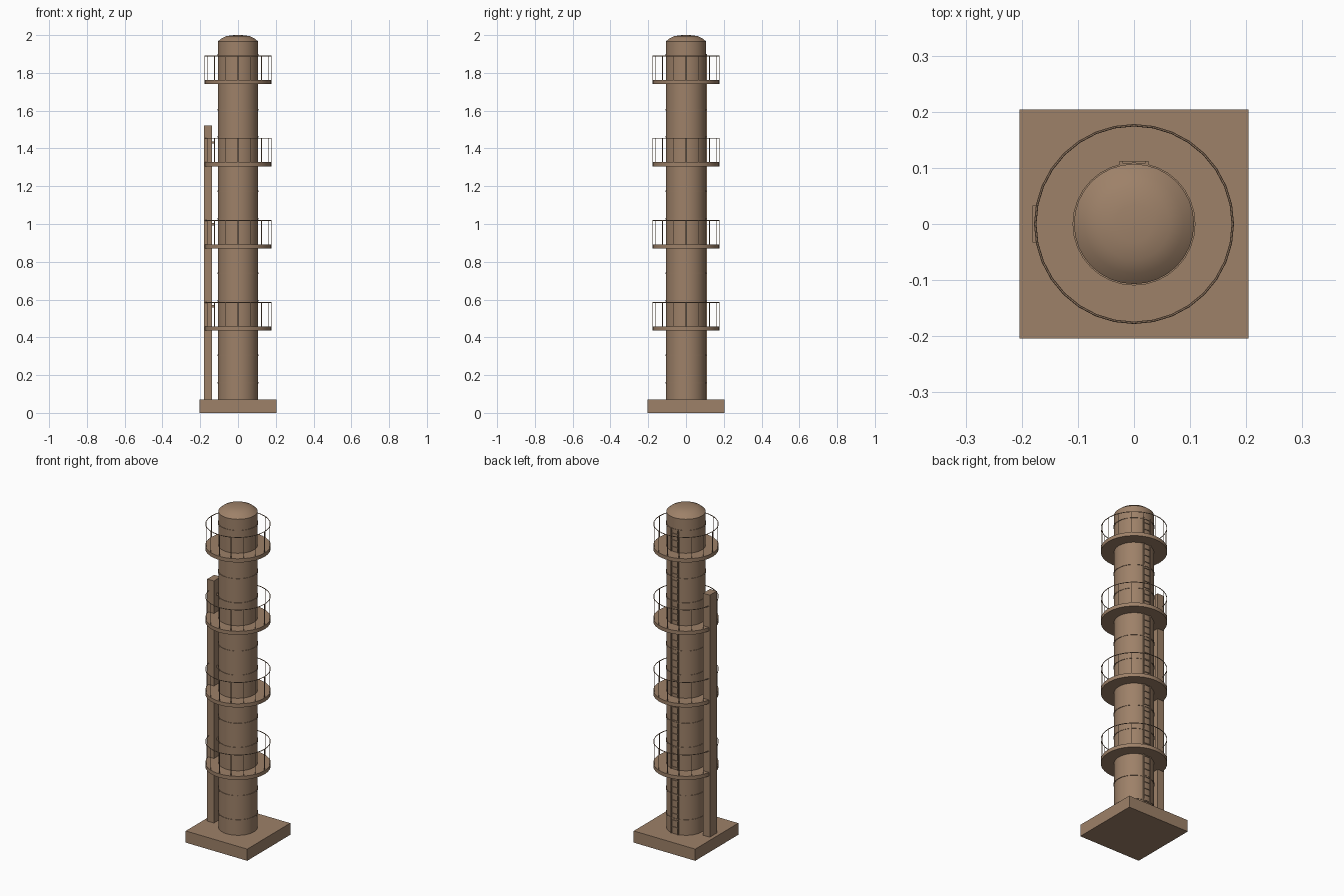
import bpy, math

if "Cube" in bpy.data.objects:
    bpy.data.objects.remove(bpy.data.objects["Cube"])

paint = bpy.data.materials.new("brown_paint")
paint.diffuse_color = (0.34, 0.22, 0.14, 1)
paint.use_nodes = True
paint.node_tree.nodes["Principled BSDF"].inputs["Base Color"].default_value = paint.diffuse_color


def finish(ob, name, smooth=True):
    ob.name = name
    ob.data.materials.append(paint)
    if smooth:
        bpy.ops.object.shade_smooth_by_angle(angle=math.radians(40))
    return ob


def box(name, x0, x1, y0, y1, z0, z1):
    bpy.ops.mesh.primitive_cube_add(size=1, location=((x0 + x1) / 2, (y0 + y1) / 2, (z0 + z1) / 2))
    ob = bpy.context.object
    ob.scale = (x1 - x0, y1 - y0, z1 - z0)
    return finish(ob, name, False)


def cylinder(name, x, y, z0, z1, r, sides=32):
    bpy.ops.mesh.primitive_cylinder_add(vertices=sides, radius=r, depth=z1 - z0,
                                        location=(x, y, (z0 + z1) / 2))
    return finish(bpy.context.object, name)


def lathe(name, profile, sides=32):
    verts, faces, n = [], [], len(profile)
    for i in range(sides):
        a = 2 * math.pi * i / sides
        verts += [(r * math.cos(a), r * math.sin(a), z) for r, z in profile]
    for i in range(sides):
        j = (i + 1) % sides
        faces += [(i * n + k, j * n + k, j * n + k + 1, i * n + k + 1) for k in range(n - 1)]
    faces.append([i * n + n - 1 for i in range(sides)])
    faces.append([i * n for i in reversed(range(sides))])
    me = bpy.data.meshes.new(name)
    me.from_pydata(verts, [], faces)
    ob = bpy.data.objects.new(name, me)
    bpy.context.collection.objects.link(ob)
    bpy.ops.object.select_all(action='DESELECT')
    bpy.context.view_layer.objects.active = ob
    ob.select_set(True)
    return finish(ob, name)


# Foundation and column shell
box("foundation", -0.204, 0.204, -0.204, 0.204, 0, 0.07)
cylinder("column", 0, 0, 0.07, 1.966, 0.107)

# Shallow domed cap
lathe("domed_cap", [(0.107, 1.966), (0.088, 1.982), (0.064, 1.994), (0.033, 1.999), (0.006, 2.0)])

# Weld bands
for k in range(13):
    z = 0.16 + 0.1446 * k
    cylinder("weld_band", 0, 0, z - 0.004, z + 0.004, 0.1095)

# Platforms with guard rails
for k in range(4):
    z = 0.457 + 0.435 * k
    cylinder("platform", 0, 0, z - 0.022, z, 0.178)
    bpy.ops.mesh.primitive_torus_add(major_radius=0.176, minor_radius=0.0022, major_segments=32,
                                     minor_segments=6, location=(0, 0, z + 0.127))
    finish(bpy.context.object, "guard_rail")
    for i in range(16):
        a = 2 * math.pi * i / 16
        cylinder("rail_post", 0.176 * math.cos(a), 0.176 * math.sin(a), z, z + 0.127, 0.0018, 6)

# Side duct and its clips
box("side_duct", -0.181, -0.137, -0.033, 0.033, 0.07, 1.522)
for z in (0.565, 0.998, 1.432):
    box("duct_clip", -0.137, -0.122, -0.006, 0.006, z - 0.006, z + 0.006)

# Rear ladder
for x in (-0.023, 0.023):
    box("ladder_rail", x - 0.003, x + 0.003, 0.104, 0.112, 0.07, 1.9)
for k in range(45):
    z = 0.11 + 0.04 * k
    box("ladder_rung", -0.023, 0.023, 0.107, 0.111, z - 0.002, z + 0.002)
